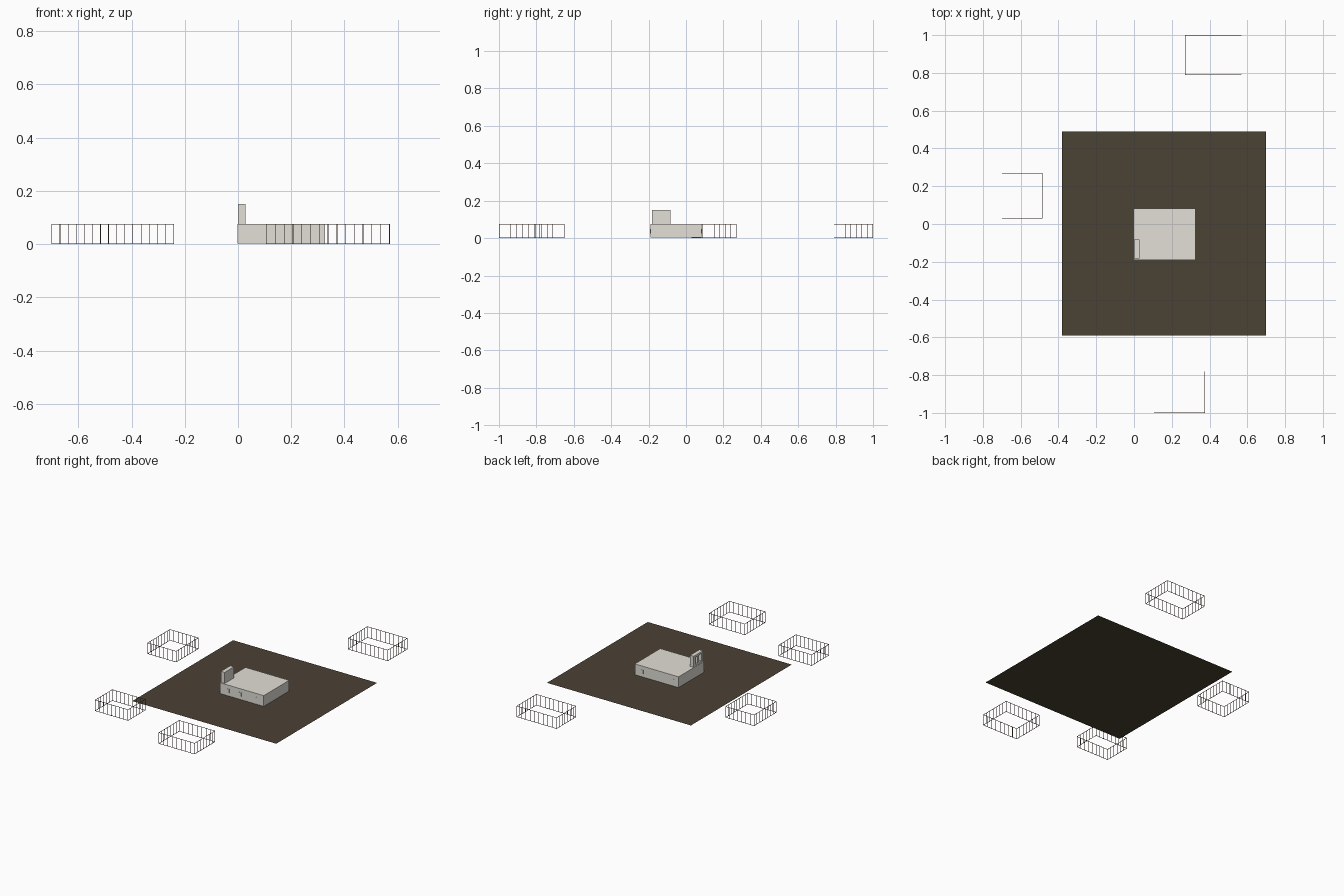
import bpy, bmesh

if "Cube" in bpy.data.objects:
    bpy.data.objects.remove(bpy.data.objects["Cube"])


def material(name, color):
    m = bpy.data.materials.new(name)
    m.diffuse_color = (*color, 1)
    m.use_nodes = True
    m.node_tree.nodes["Principled BSDF"].inputs["Base Color"].default_value = m.diffuse_color
    return m


earth = material("dark earth", (0.071, 0.054, 0.034))
wood = material("brown wood", (0.15, 0.105, 0.07))
stone = material("pale stone", (0.77, 0.74, 0.68))


def add_box(bm, x0, x1, y0, y1, z0, z1):
    v = [bm.verts.new((x, y, z)) for z in (z0, z1)
         for x, y in ((x0, y0), (x1, y0), (x1, y1), (x0, y1))]
    bm.faces.new([v[3], v[2], v[1], v[0]])
    bm.faces.new(v[4:])
    for i in range(4):
        j = (i + 1) % 4
        bm.faces.new([v[i], v[j], v[j + 4], v[i + 4]])


def finish(bm, name, mat):
    me = bpy.data.meshes.new(name)
    bm.to_mesh(me)
    bm.free()
    me.materials.append(mat)
    bpy.context.collection.objects.link(bpy.data.objects.new(name, me))


def boxes(name, mat, items):
    bm = bmesh.new()
    for b in items:
        add_box(bm, *b)
    finish(bm, name, mat)


# Flat square yard, a single sheet
bm = bmesh.new()
bm.faces.new([bm.verts.new(c) for c in
              ((-0.38, -0.59, 0.002), (0.70, -0.59, 0.002), (0.70, 0.49, 0.002), (-0.38, 0.49, 0.002))])
finish(bm, "yard", earth)

# Main block
boxes("main_block", stone, [(-0.002, 0.326, -0.19, 0.083, 0.002, 0.075)])

# Tower: back panel, three posts and rails leaving recesses on the left side
boxes("tower", stone, [(0.017, 0.028, -0.183, -0.083, 0.075, 0.15)]
      + [(0, 0.017, y, y + 0.017, 0.075, 0.15) for y in (-0.183, -0.141, -0.10)]
      + [(0, 0.017, -0.166, -0.10, z, z + 0.012) for z in (0.075, 0.138)])

# Small shallow shutters on the front and back walls
boxes("shutters", stone,
      [(x - 0.008, x + 0.008, -0.192, -0.19, 0.025, 0.05) for x in (0.06, 0.15, 0.275)]
      + [(x - 0.008, x + 0.008, 0.083, 0.085, 0.025, 0.05) for x in (0.035, 0.27)])


# Thin picket pens around the yard
def pen(name, x0, x1, y0, y1, h=0.075, w=0.0022):
    items = []
    for z in (0, h - w):
        for y in (y0, y1 - w):
            items.append((x0, x1, y, y + w, z, z + w))
        for x in (x0, x1 - w):
            items.append((x, x + w, y0, y1, z, z + w))

    def spots(a, b):
        n = round((b - a) / 0.032)
        return [a + (b - a - w) * i / n for i in range(n + 1)]

    for x in spots(x0, x1):
        items += [(x, x + w, y, y + w, 0, h) for y in (y0, y1 - w)]
    for y in spots(y0, y1)[1:-1]:
        items += [(x, x + w, y, y + w, 0, h) for x in (x0, x1 - w)]
    boxes(name, wood, items)


pen("pen_back_right", 0.27, 0.57, 0.79, 1.0)
pen("pen_left", -0.70, -0.485, 0.03, 0.27)
pen("pen_front_left", -0.488, -0.24, -0.835, -0.65)
pen("pen_front_right", 0.105, 0.375, -1.0, -0.78)
